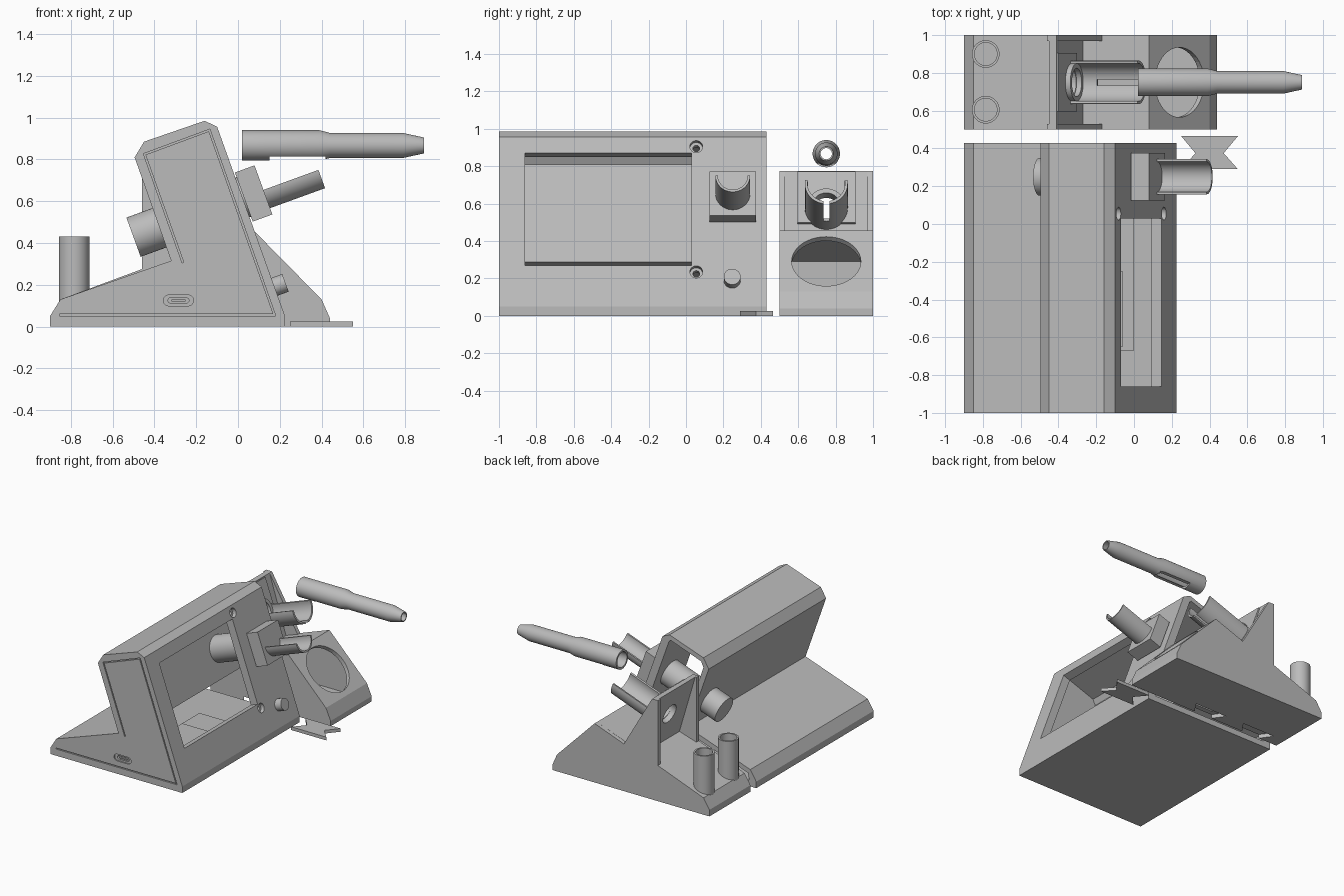
import bpy, bmesh, math
from mathutils import Matrix, Vector

if "Cube" in bpy.data.objects:
    bpy.data.objects.remove(bpy.data.objects["Cube"])

grey = bpy.data.materials.new("light grey plastic")
grey.use_nodes = True
grey.diffuse_color = (0.5, 0.5, 0.5, 1)
grey.node_tree.nodes["Principled BSDF"].inputs["Base Color"].default_value = (0.5, 0.5, 0.5, 1)

TILT = math.radians(20)
C, S = math.cos(TILT), math.sin(TILT)


def frame(x, y, z, ang=TILT):
    """Local z points along +x raised by ang; local x is world y."""
    c, s = math.cos(ang), math.sin(ang)
    m = Matrix(((0, -s, c), (1, 0, 0), (0, c, s))).to_4x4()
    m.translation = (x, y, z)
    return m


def side(y):
    """Local x, y lie in the world xz plane; local z runs along y."""
    m = Matrix(((1, 0, 0), (0, 0, 1), (0, 1, 0))).to_4x4()
    m.translation = (0, y, 0)
    return m


def finish(name, bm, m, smooth=False):
    bm.transform(m)
    bmesh.ops.recalc_face_normals(bm, faces=bm.faces)
    me = bpy.data.meshes.new(name)
    bm.to_mesh(me)
    bm.free()
    me.materials.append(grey)
    ob = bpy.data.objects.new(name, me)
    bpy.context.collection.objects.link(ob)
    if smooth:
        activate(ob)
        bpy.ops.object.shade_smooth_by_angle(angle=math.radians(25))
    return ob


def activate(ob):
    bpy.ops.object.select_all(action="DESELECT")
    ob.select_set(True)
    bpy.context.view_layer.objects.active = ob


def prism(name, pts, length, m, smooth=False):
    bm = bmesh.new()
    f = bm.faces.new([bm.verts.new((a, b, 0)) for a, b in pts])
    r = bmesh.ops.extrude_face_region(bm, geom=[f])
    top = [v for v in r["geom"] if isinstance(v, bmesh.types.BMVert)]
    bmesh.ops.translate(bm, verts=top, vec=(0, 0, length))
    return finish(name, bm, m, smooth)


def lathe(name, ring, m):
    bm = bmesh.new()
    vs = [bm.verts.new((r, 0, h)) for r, h in ring]
    es = [bm.edges.new((vs[i - 1], vs[i])) for i in range(len(vs))]
    bmesh.ops.spin(bm, geom=vs + es, cent=(0, 0, 0), axis=(0, 0, 1),
                   angle=math.tau, steps=40, use_merge=True)
    bmesh.ops.remove_doubles(bm, verts=bm.verts, dist=1e-5)
    return finish(name, bm, m, True)


def arc(r, a0, a1, n=24):
    ts = [math.radians(a0 + (a1 - a0) * i / n) for i in range(n + 1)]
    return [(r * math.cos(t), r * math.sin(t)) for t in ts]


def circle(r):
    return arc(r, 0, 360, 40)[:-1]


def rect(x0, x1, y0, y1):
    return [(x0, y0), (x1, y0), (x1, y1), (x0, y1)]


def slot(w, h, cx, cz):
    r = h / 2
    d = w / 2 - r
    right = [(cx + d + a, cz + b) for a, b in arc(r, -90, 90, 8)]
    left = [(cx - d + a, cz + b) for a, b in arc(r, 90, 270, 8)]
    return right + left


def cut(ob, cutters):
    activate(ob)
    for c in cutters:
        mod = ob.modifiers.new("cut", "BOOLEAN")
        mod.operation = "DIFFERENCE"
        mod.solver = "EXACT"
        mod.object = c
        bpy.ops.object.modifier_apply(modifier=mod.name)
        bpy.data.objects.remove(c)


def front_x(z):
    """x of the sloping front face at height z."""
    return -0.10 + (0.957 - z) * 0.358


# Main housing: hollow, open on its +y end
back = [(-0.46, 0.275), (-0.85, 0.13), (-0.9, 0.05)]
housing = prism("main_housing", [
    (-0.9, 0), (0.225, 0), (0.225, 0.05), (-0.10, 0.957), (-0.16, 0.985),
    (-0.45, 0.885), (-0.495, 0.81), (-0.32, 0.315), (-0.85, 0.13), (-0.9, 0.05)],
    1.43, side(-1))
cavity = prism("cavity", [
    (-0.84, 0.045), (0.162, 0.045), (-0.155, 0.93), (-0.17, 0.945),
    (-0.43, 0.853), (-0.45, 0.81), (-0.275, 0.289), (-0.83, 0.1)], 1.5, side(-0.965))
lo, hi = Vector((front_x(0.27), 0.27)), Vector((front_x(0.87), 0.87))
inward = Vector((C, S)) * 0.09
screen = prism("screen_cut", [lo - inward, lo + inward, hi + inward, hi - inward],
               0.89, side(-0.86))
cutters = [cavity, screen]
for y in (-0.9, 0.055):
    for z in (0.235, 0.905):
        for r, d in ((0.034, 0.03), (0.018, 0.1)):
            cutters.append(prism("screw_cut", circle(r), d + 0.05,
                                 frame(front_x(z) - d * C, y, z - d * S)))
# Charging port and the fine panel line on the front end
cutters.append(prism("port_recess", slot(0.145, 0.052, -0.285, 0.125), 0.06, side(-1.05)))
cutters.append(prism("port_cut", slot(0.1, 0.026, -0.285, 0.125), 0.1, side(-1.05)))
line = [(-0.265, 0.31), (-0.448, 0.825), (-0.137, 0.94), (0.175, 0.055), (-0.85, 0.055)]
for a, b in zip(line, line[1:]):
    a, b = Vector(a), Vector(b)
    t = (b - a).normalized() * 0.004
    n = Vector((-t.y, t.x))
    cutters.append(prism("groove", [a - t - n, b + t - n, b + t + n, a - t + n],
                         0.06, side(-1.05)))
cut(housing, cutters)
prism("port_tongue", slot(0.07, 0.01, -0.285, 0.125), 0.03, side(-0.99))

# Circuit board inside the housing
prism("circuit_board", rect(-0.35, 0.0, 0.045, 0.07), 0.7, side(-0.67))
prism("board_module", rect(-0.3, -0.06, 0.07, 0.11), 0.4, side(-0.65))

# Dial, its mount and the open cradle, all on one tilted axis
AX, AY, AZ = 0.385, 0.25, 0.75


def on_axis(u):
    return frame(AX + u * C, AY, AZ + u * S)


prism("dial", circle(0.1), 0.64, on_axis(-0.942), True)
prism("dial_mount", rect(-0.125, 0.125, -0.125, 0.125), 0.1, on_axis(-0.38))
prism("dial_cradle", arc(0.093, 180, 360) + arc(0.08, 360, 180), 0.3, on_axis(-0.3), True)
prism("button", circle(0.045), 0.08, frame(0.152, 0.247, 0.182), True)

# Joining key on the ground
key = prism("joining_key", [(0.25, 0.465), (0.55, 0.465), (0.475, 0.375),
                            (0.55, 0.29), (0.25, 0.29), (0.325, 0.375)],
            0.025, Matrix.Identity(4))

# Tool stand: hollow middle between two side walls
foot = [(-0.9, 0), (0.44, 0), (0.44, 0.04), (0.40, 0.13), (0.08, 0.455)]
stand = prism("stand_body", foot + [(-0.27, 0.33), (-0.41, 0.775), (-0.45, 0.775),
                                    (-0.315, 0.32)] + back, 0.44, side(0.53))
hollow = prism("stand_hollow", [(-0.27, 0.03), (0.41, 0.03), (0.375, 0.11),
                                (0.08, 0.41), (-0.27, 0.29)], 0.42, side(0.54))
rest = prism("rest_hole", circle(0.185), 0.3, frame(0.14, 0.75, 0.19, math.radians(45)))
bore = prism("tool_hole", circle(0.075), 0.3, frame(-0.49, 0.75, 0.52))


def notches():
    out = []
    for x in (-0.22, -0.66):
        pts = [(x - 0.07, 0.49), (x + 0.07, 0.49), (x + 0.14, 0.59), (x - 0.14, 0.59)]
        out.append(prism("key_notch", pts, 0.06, Matrix.Translation((0, 0, -0.03))))
    return out


cut(stand, [hollow, rest, bore] + notches())
for name, y in (("stand_wall_right", 0.5), ("stand_wall_left", 0.97)):
    wall = prism(name, foot + [(-0.17, 0.364), (-0.41, 0.775), (-0.46, 0.775)] + back,
                 0.03, side(y))
    if y < 0.6:
        cut(wall, notches())

# Clip plate and long cradle on the stand
plate = prism("clip_plate", rect(-0.155, 0.155, -0.09, 0.2), 0.025,
              frame(-0.355, 0.75, 0.575))
cut(plate, [prism("plate_hole", circle(0.075), 0.2, frame(-0.44, 0.75, 0.545))])
cradle = prism("tool_cradle", arc(0.115, 170, 370) + arc(0.1, 370, 170), 0.4,
               frame(-0.35, 0.75, 0.57), True)
cut(cradle, [prism("cradle_slot", rect(-0.016, 0.016, -0.2, -0.02), 0.4,
                   frame(-0.23, 0.75, 0.614))])
lathe("cradle_collar", [(0.075, 0), (0.1, 0), (0.1, 0.05), (0.075, 0.05)],
      frame(-0.35, 0.75, 0.57))

# Hollow tool handle floating above
handle = lathe("tool_handle", [
    (0.073, 0), (0.073, 0.37), (0.06, 0.42), (0.06, 0.77), (0.038, 0.87),
    (0.03, 0.87), (0.045, 0.77), (0.045, 0.42), (0.058, 0.37), (0.058, 0)],
    frame(0.02, 0.75, 0.867, 0))
cut(handle, [prism("handle_slot", rect(-0.05, 0.05, -0.1, -0.053), 0.27,
                   frame(0.15, 0.75, 0.867, 0))])

# Two tip cups at the back
for name, y in (("tip_cup_right", 0.605), ("tip_cup_left", 0.9)):
    lathe(name, [(0, 0), (0.073, 0), (0.073, 0.33), (0.06, 0.33), (0.06, 0.08), (0, 0.08)],
          frame(-0.785, y, 0.1, math.pi / 2))
